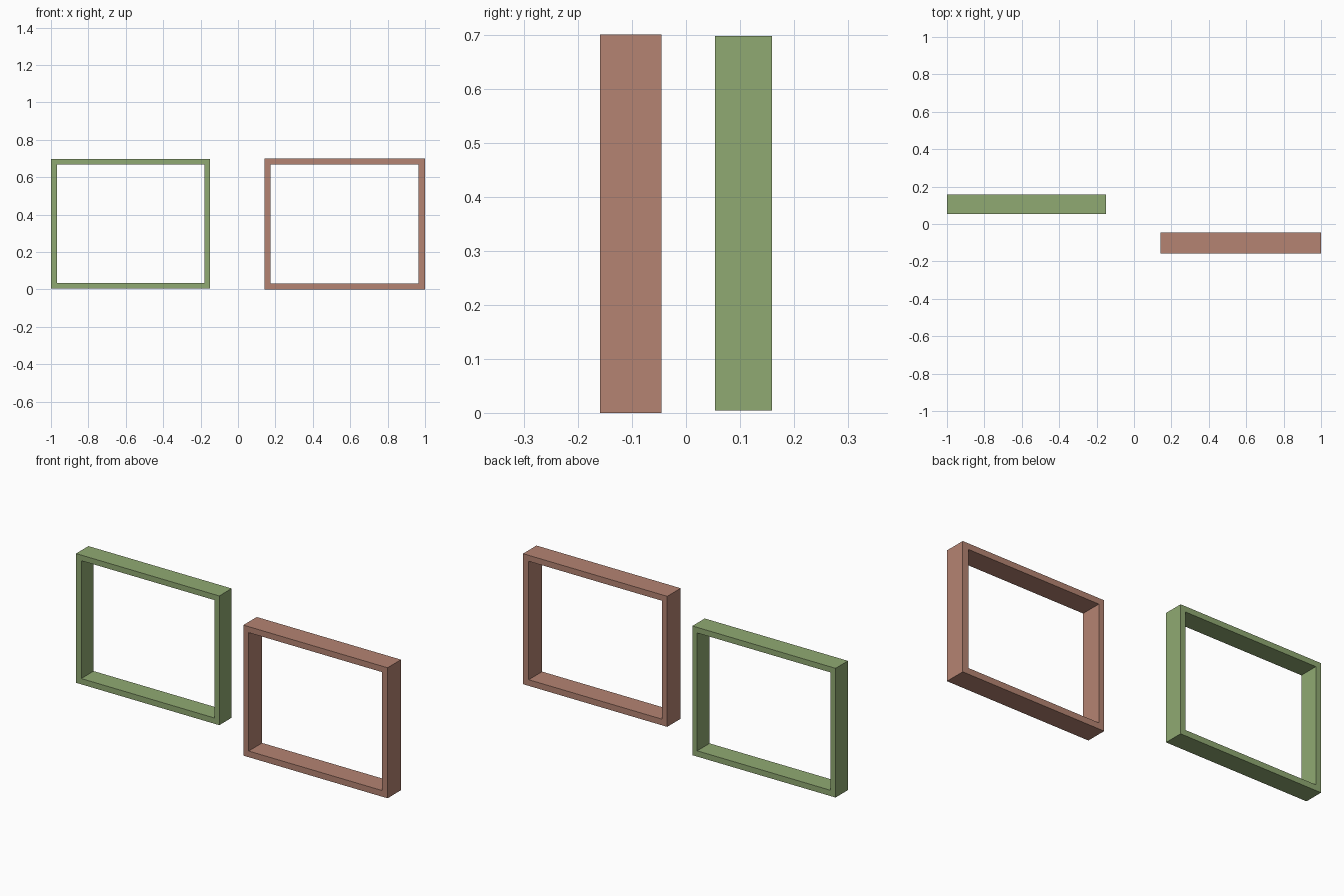
import bpy, bmesh

if "Cube" in bpy.data.objects:
    bpy.data.objects.remove(bpy.data.objects["Cube"])


def make_frame(name, outer, inner, y0, y1, color):
    """Rectangular frame; outer and inner are (x0, x1, z0, z1)."""
    bm = bmesh.new()

    def ring(rect, y):
        x0, x1, z0, z1 = rect
        return [bm.verts.new((x, y, z)) for x, z in
                ((x0, z0), (x1, z0), (x1, z1), (x0, z1))]

    # Four loops round the cross-section, bridged into a closed tube
    loops = [ring(outer, y0), ring(inner, y0), ring(inner, y1), ring(outer, y1)]
    for a, b in zip(loops, loops[1:] + loops[:1]):
        for i in range(4):
            j = (i + 1) % 4
            bm.faces.new((a[i], a[j], b[j], b[i]))
    bmesh.ops.recalc_face_normals(bm, faces=bm.faces)

    mesh = bpy.data.meshes.new(name)
    bm.to_mesh(mesh)
    bm.free()
    mat = bpy.data.materials.new(name + "_paint")
    mat.diffuse_color = color
    mat.use_nodes = True
    mat.node_tree.nodes["Principled BSDF"].inputs["Base Color"].default_value = mat.diffuse_color
    mesh.materials.append(mat)
    obj = bpy.data.objects.new(name, mesh)
    bpy.context.collection.objects.link(obj)
    return obj


# Rear green frame on the left
make_frame("green_frame", (-1.0, -0.149, 0.004, 0.698),
           (-0.969, -0.178, 0.035, 0.668), 0.054, 0.159,
           (0.28, 0.40, 0.17, 1))

# Front brown frame on the right
make_frame("brown_frame", (0.143, 1.0, 0.0, 0.701),
           (0.175, 0.966, 0.033, 0.669), -0.159, -0.045,
           (0.46, 0.23, 0.17, 1))
